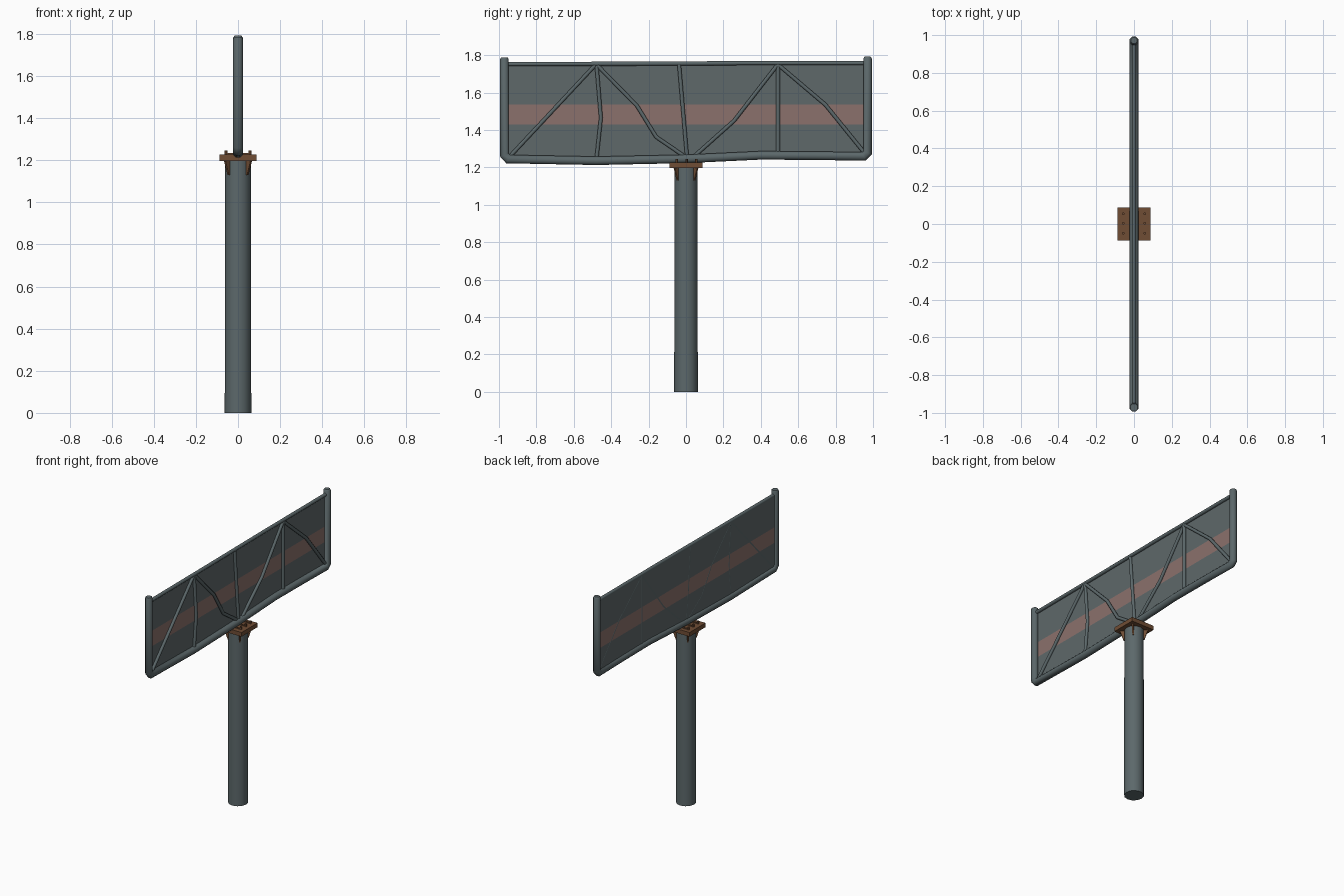
import bpy, bmesh, math
from mathutils import Vector, Matrix

if "Cube" in bpy.data.objects:
    bpy.data.objects.remove(bpy.data.objects["Cube"])


def material(name, rgb):
    m = bpy.data.materials.new(name)
    m.diffuse_color = (*rgb, 1)
    m.use_nodes = True
    m.node_tree.nodes["Principled BSDF"].inputs["Base Color"].default_value = m.diffuse_color
    return m


STEEL = material("grey steel", (0.107, 0.139, 0.146))
PANEL = material("grey panel", (0.112, 0.139, 0.144))
STRIPE = material("faded red stripe", (0.258, 0.165, 0.150))
RUST = material("rusty brown", (0.162, 0.075, 0.035))


def finish(name, bm, *mats, smooth=False):
    me = bpy.data.meshes.new(name)
    bmesh.ops.recalc_face_normals(bm, faces=bm.faces)
    bm.to_mesh(me)
    bm.free()
    for m in mats:
        me.materials.append(m)
    ob = bpy.data.objects.new(name, me)
    bpy.context.collection.objects.link(ob)
    if smooth:
        bpy.ops.object.select_all(action='DESELECT')
        ob.select_set(True)
        bpy.context.view_layer.objects.active = ob
        bpy.ops.object.shade_smooth_by_angle(angle=math.radians(50))
    return ob


def box(bm, lo, hi):
    lo, hi = Vector(lo), Vector(hi)
    mat = Matrix.Translation((lo + hi) / 2) @ Matrix.Diagonal((*(hi - lo), 1))
    bmesh.ops.create_cube(bm, size=1, matrix=mat)


def tube(name, path, radius, sides=8, caps=(1, 1)):
    """Sweep a round section along a (y, z) path in the x = 0 plane."""
    bm = bmesh.new()
    pts = [Vector((0, y, z)) for y, z in path]
    rings = []
    for i, p in enumerate(pts):
        a = (p - pts[i - 1]).normalized() if i else None
        b = (pts[i + 1] - p).normalized() if i < len(pts) - 1 else None
        t = ((a or b) + (b or a)).normalized()
        side = Vector((0, -t.z, t.y))
        mitre = 1 / max(0.5, t.dot(a or b))
        r = radius * (caps[0] if i == 0 else caps[1] if b is None else 1)
        rings.append([bm.verts.new(p + Vector((math.cos(w) * r, 0, 0)) + side * math.sin(w) * r * mitre)
                      for w in (2 * math.pi * (k + 0.5) / sides for k in range(sides))])
    for r0, r1 in zip(rings, rings[1:]):
        for k in range(sides):
            n = (k + 1) % sides
            bm.faces.new((r0[k], r0[n], r1[n], r1[k]))
    bm.faces.new(rings[0])
    bm.faces.new(rings[-1])
    return finish(name, bm, STEEL, smooth=True)


# Post
bm = bmesh.new()
bmesh.ops.create_cone(bm, cap_ends=True, segments=12, radius1=0.063, radius2=0.062,
                      depth=1.2, matrix=Matrix.Translation((0, 0, 0.6)))
finish("post", bm, STEEL, smooth=True)

# Mounting plate
bm = bmesh.new()
box(bm, (-0.088, -0.087, 1.197), (0.088, 0.087, 1.226))
finish("mounting_plate", bm, RUST)

# Diagonal gussets under the plate corners
bm = bmesh.new()
for i in range(4):
    rot = Matrix.Rotation(math.radians(45 + 90 * i), 3, 'Z')
    prof = [(0.055, 1.13), (0.066, 1.13), (0.09, 1.2), (0.055, 1.2)]
    a, b = ([bm.verts.new(rot @ Vector((r, s, z))) for r, z in prof] for s in (-0.005, 0.005))
    bm.faces.new(a)
    bm.faces.new(b)
    for k in range(4):
        n = (k + 1) % 4
        bm.faces.new((a[k], a[n], b[n], b[k]))
finish("gussets", bm, RUST)

# Bolts and clamp bars beside the bottom rail
bm = bmesh.new()
for y in (-0.05, 0.003, 0.055):
    box(bm, (-0.055, y - 0.004, 1.224), (0.055, y + 0.004, 1.233))
    for x in (-0.057, 0.057):
        bmesh.ops.create_cone(bm, cap_ends=True, segments=6, radius1=0.007, radius2=0.007,
                              depth=0.024, matrix=Matrix.Translation((x, y, 1.233)))
finish("clamp_bolts", bm, RUST)

# Frame: uprights and sagging bottom rail in one bent tube, thin top rail
tube("main_frame", [(-0.971, 1.786), (-0.971, 1.778), (-0.971, 1.266), (-0.951, 1.244),
                    (-0.48, 1.235), (0, 1.245), (0.4, 1.264), (0.7, 1.262), (0.951, 1.258),
                    (0.971, 1.278), (0.971, 1.782), (0.971, 1.792)], 0.0245, 8, (0.85, 0.7))
tube("top_rail", [(-0.97, 1.752), (-0.3, 1.754), (0.3, 1.757), (0.97, 1.757)], 0.012)

# Bent braces between the rails
braces = [
    [(-0.94, 1.26), (-0.487, 1.745)],
    [(-0.478, 1.745), (-0.455, 1.465), (-0.478, 1.25)],
    [(-0.474, 1.745), (-0.262, 1.529), (-0.16, 1.363), (-0.01, 1.26)],
    [(-0.037, 1.75), (0.005, 1.26)],
    [(0.045, 1.26), (0.257, 1.449), (0.487, 1.745)],
    [(0.492, 1.75), (0.492, 1.27)],
    [(0.497, 1.745), (0.745, 1.535), (0.96, 1.27)],
]
for i, path in enumerate(braces):
    tube(f"brace_{i + 1}", path, 0.0108, 8)

# Sign panel with a painted stripe, set toward the back of the frame
bm = bmesh.new()
box(bm, (-0.0096, -0.96, 1.245), (-0.0055, 0.96, 1.755))
for z in (1.428, 1.535):
    bmesh.ops.bisect_plane(bm, geom=bm.verts[:] + bm.edges[:] + bm.faces[:],
                           plane_co=(0, 0, z), plane_no=(0, 0, 1))
for f in bm.faces:
    f.material_index = int(1.428 < f.calc_center_median().z < 1.535)
finish("sign_panel", bm, PANEL, STRIPE)
